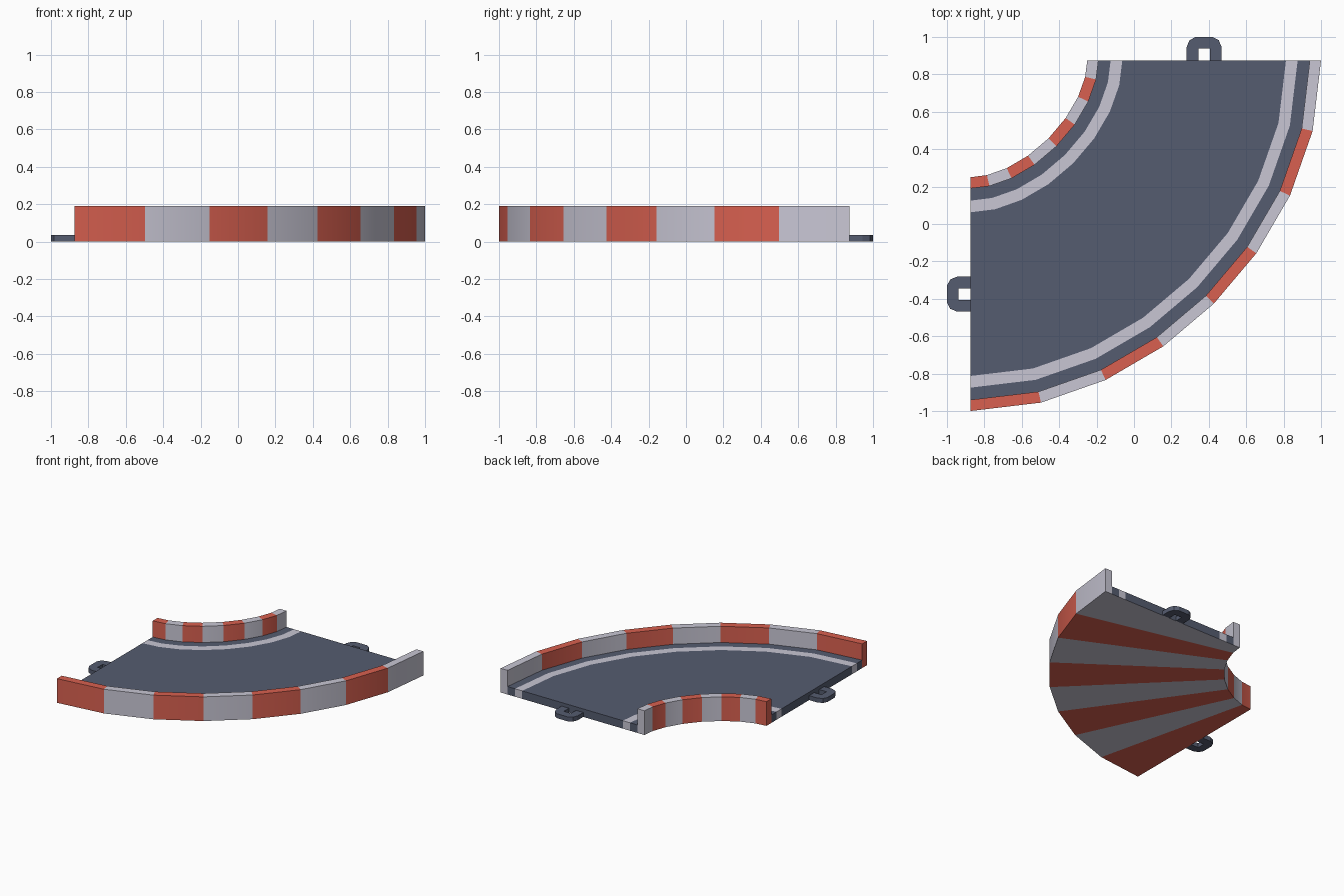
import bpy, bmesh, math

if "Cube" in bpy.data.objects:
    bpy.data.objects.remove(bpy.data.objects["Cube"])

C = 0.875        # bend corner sits at (-C, C)
R = 1.25         # centre line radius
SEG = 8
WALL, FLOOR, TAB = 0.19, 0.0625, 0.035


def mat(name, rgb):
    m = bpy.data.materials.new(name)
    m.diffuse_color = (*rgb, 1)
    m.use_nodes = True
    m.node_tree.nodes["Principled BSDF"].inputs["Base Color"].default_value = m.diffuse_color
    return m


SLATE = mat("slate", (0.091, 0.107, 0.162))
WHITE = mat("pale grey", (0.578, 0.565, 0.658))
RED = mat("red", (0.687, 0.117, 0.080))


def finish(bm, name, mats, smooth=False):
    bmesh.ops.recalc_face_normals(bm, faces=bm.faces)
    me = bpy.data.meshes.new(name)
    bm.to_mesh(me)
    bm.free()
    for m in mats:
        me.materials.append(m)
    ob = bpy.data.objects.new(name, me)
    bpy.context.collection.objects.link(ob)
    if smooth:
        bpy.ops.object.select_all(action='DESELECT')
        bpy.context.view_layer.objects.active = ob
        ob.select_set(True)
        bpy.ops.object.shade_smooth_by_angle(angle=math.radians(30))
    return ob


def station(t):
    """Point and outward normal on the curved centre line."""
    p = [(0, -1), (0.5, -1), (1, -0.5), (1, 0)]
    s = 1 - t
    w = (s**3, 3*s*s*t, 3*s*t*t, t**3)
    d = (s*s, 2*s*t, t*t)
    x, y = (sum(w[i]*p[i][k] for i in range(4)) * R for k in (0, 1))
    dx, dy = (sum(d[i]*(p[i+1][k] - p[i][k]) for i in range(3)) for k in (0, 1))
    n = math.hypot(dx, dy)
    return x - C, y + C, dy/n, -dx/n


# Road cross-section: outer wall, gutter, painted line, road, mirrored
us = [-0.625, -0.565, -0.5, -0.4375, 0.4375, 0.5, 0.565, 0.625]
strip = ["wall", "road", "line", "road", "line", "road", "wall"]
top = [(us[0], WALL), (us[1], WALL)] + [(u, FLOOR) for u in us[1:7]] + [(us[6], WALL), (us[7], WALL)]
top_kind = ["wall", "wall"] + strip[1:6] + ["wall", "wall"]
bottom = [(u, 0) for u in reversed(us)]
profile = top + bottom
kinds = top_kind + ["wall"] * (len(profile) - len(top_kind))   # sides and underside alternate


def colour(kind, seg):
    return {"road": 0, "line": 1}.get(kind, 2 if seg % 2 == 0 else 1)


bm = bmesh.new()
rings = []
for i in range(SEG + 1):
    x, y, nx, ny = station(i / SEG)
    rings.append([bm.verts.new((x + nx*u, y + ny*u, z)) for u, z in profile])
N = len(profile)
for i in range(SEG):
    for j in range(N):
        k = (j + 1) % N
        f = bm.faces.new((rings[i][j], rings[i][k], rings[i+1][k], rings[i+1][j]))
        f.material_index = colour(kinds[j], i)
# End caps, one face per strip of the cross-section
for ring, seg in ((rings[0], 0), (rings[-1], SEG - 1)):
    low = ring[len(top):][::-1]
    for j, kind in enumerate(strip):
        if j == 0:
            vs = [ring[0], ring[1], ring[2], low[1], low[0]]
        elif j == 6:
            vs = [ring[7], ring[8], ring[9], low[7], low[6]]
        else:
            vs = [ring[j+1], ring[j+2], low[j+1], low[j]]
        f = bm.faces.new(vs)
        f.material_index = colour(kind, seg)
finish(bm, "curved_track", [SLATE, WHITE, RED], smooth=True)


# Connector loops: a U-shaped tab on each straight end
def connector(name, place):
    half_out = [(0.094, 0), (0.094, 0.07), (0.078, 0.108), (0.045, 0.125)]
    half_in = [(0.031, 0), (0.031, 0.0), (0.031, 0.0625), (0.031, 0.0625)]
    outer = half_out + [(-a, b) for a, b in reversed(half_out)]
    inner = half_in + [(-a, b) for a, b in reversed(half_in)]
    bm = bmesh.new()
    for a, b in zip(range(7), range(1, 8)):
        pts = []
        for q in (outer[a], outer[b], inner[b], inner[a]):
            if q not in pts:
                pts.append(q)
        bm.faces.new([bm.verts.new((*place(*q), 0)) for q in pts])
    bmesh.ops.remove_doubles(bm, verts=bm.verts, dist=1e-4)
    up = bmesh.ops.extrude_face_region(bm, geom=bm.faces[:], use_keep_orig=True)
    bmesh.ops.translate(bm, vec=(0, 0, TAB),
                        verts=[g for g in up["geom"] if isinstance(g, bmesh.types.BMVert)])
    finish(bm, name, [SLATE])


connector("back_connector", lambda a, b: (R - C + a, C + b))
connector("left_connector", lambda a, b: (-C - b, C - R + a))
